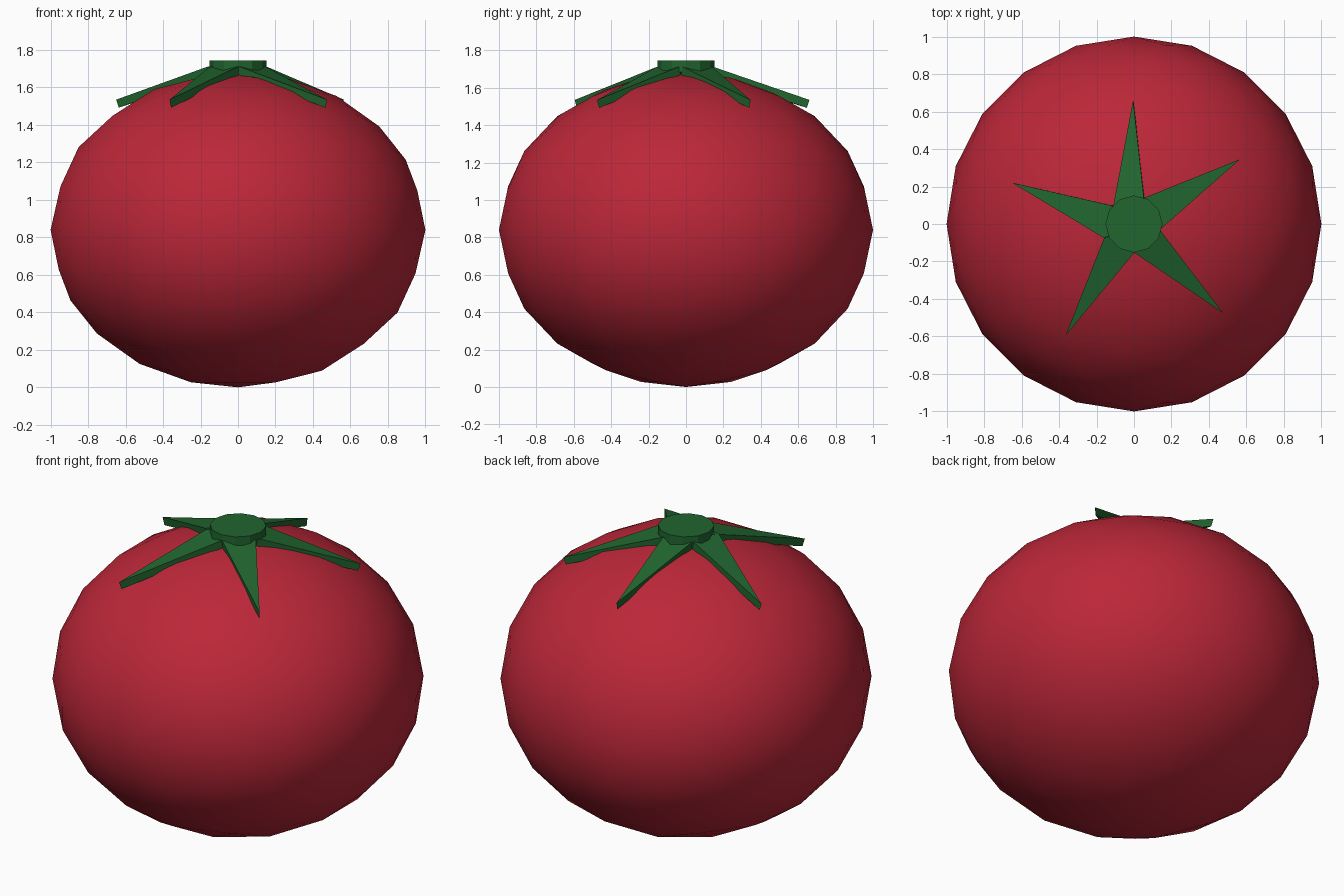
import bpy, bmesh
from mathutils import Vector

if "Cube" in bpy.data.objects:
    bpy.data.objects.remove(bpy.data.objects["Cube"])


def colour(obj, name, rgb):
    mat = bpy.data.materials.get(name) or bpy.data.materials.new(name)
    mat.diffuse_color = (*rgb, 1)
    mat.use_nodes = True
    mat.node_tree.nodes["Principled BSDF"].inputs["Base Color"].default_value = mat.diffuse_color
    obj.data.materials.append(mat)


RED, GREEN = (0.5, 0.02, 0.04), (0.015, 0.13, 0.028)

# Fruit: squashed low-poly icosphere, smooth shaded
bpy.ops.mesh.primitive_ico_sphere_add(subdivisions=3, radius=1, location=(0, 0, 0.84))
fruit = bpy.context.object
fruit.name = "fruit"
fruit.scale.z = 0.84
bpy.ops.object.transform_apply(location=False, rotation=False, scale=True)
bpy.ops.object.shade_smooth()
colour(fruit, "red_skin", RED)

# Stem cap: short disc on top
bpy.ops.mesh.primitive_cylinder_add(vertices=12, radius=0.152, depth=0.06, location=(0, 0, 1.715))
cap = bpy.context.object
cap.name = "stem_cap"
colour(cap, "green_leaf", GREEN)


# Sepals: tapered pointed slabs sloping down from the cap
def sepal(name, tip, left, right):
    thick = 0.045
    top = [Vector((0, 0, 1.735)), Vector((*left, 1.712)),
           Vector((*tip, 1.535)), Vector((*right, 1.712))]
    down = (top[2] - top[1]).cross(top[3] - top[1]).normalized()
    if down.z > 0:
        down.negate()
    bm = bmesh.new()
    upper = [bm.verts.new(p) for p in top]
    lower = [bm.verts.new(p + down * thick) for p in top]
    bm.faces.new(upper)
    bm.faces.new(lower[::-1])
    for i in range(4):
        j = (i + 1) % 4
        bm.faces.new((upper[i], lower[i], lower[j], upper[j]))
    bmesh.ops.recalc_face_normals(bm, faces=bm.faces)
    mesh = bpy.data.meshes.new(name)
    bm.to_mesh(mesh)
    bm.free()
    obj = bpy.data.objects.new(name, mesh)
    bpy.context.collection.objects.link(obj)
    colour(obj, "green_leaf", GREEN)


# Tip, left base corner, right base corner for each of the five sepals
sepals = [
    ((-0.005, 0.66), (-0.11, 0.10), (0.052, 0.145)),
    ((0.565, 0.345), (0.055, 0.14), (0.15, -0.02)),
    ((0.475, -0.475), (0.145, -0.04), (0.005, -0.155)),
    ((-0.365, -0.595), (0.0, -0.155), (-0.15, -0.05)),
    ((-0.65, 0.22), (-0.16, -0.075), (-0.125, 0.10)),
]
for i, s in enumerate(sepals, 1):
    sepal(f"sepal_{i}", *s)
